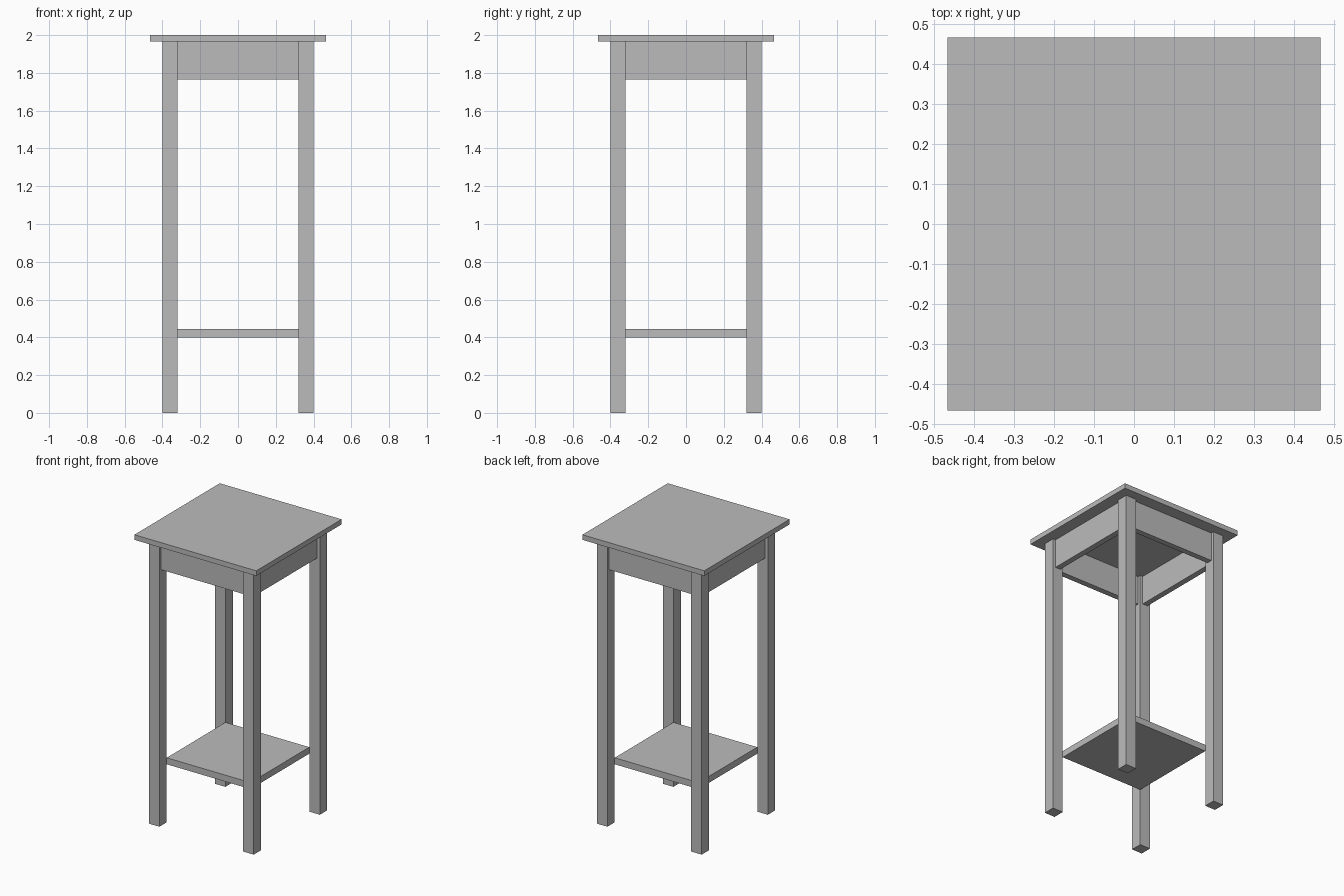
import bpy

cube = bpy.data.objects.get("Cube")
if cube:
    bpy.data.objects.remove(cube, do_unlink=True)

GREY = (0.5, 0.5, 0.5, 1)
grey = bpy.data.materials.new("plain_grey")
grey.use_nodes = True
grey.diffuse_color = GREY
grey.node_tree.nodes["Principled BSDF"].inputs["Base Color"].default_value = GREY


def box(name, low, high):
    """Flat-sided box between two opposite corners."""
    bpy.ops.mesh.primitive_cube_add(size=1)
    part = bpy.context.object
    part.name = part.data.name = name
    for v in part.data.vertices:
        v.co = [l if c < 0 else h for c, l, h in zip(v.co, low, high)]
    part.data.materials.append(grey)
    return part


TOP = 0.465                      # half width of the table top
LEG_IN, LEG_OUT = 0.32, 0.40     # leg faces, measured from the centre
RAIL_IN, RAIL_OUT = 0.34, 0.38   # apron faces, set back from the legs
UNDER = 1.965                    # underside of the top
APRON_LOW = 1.765

# Table top and lower shelf
box("table_top", (-TOP, -TOP, UNDER), (TOP, TOP, 2))
box("shelf", (-LEG_IN, -LEG_IN, 0.40), (LEG_IN, LEG_IN, 0.445))

# Legs and aprons
for side, s in (("left", 1), ("right", -1)):
    for end, e in (("front", -1), ("back", 1)):
        xs = sorted((s * LEG_IN, s * LEG_OUT))
        ys = sorted((e * LEG_IN, e * LEG_OUT))
        box(f"{end}_{side}_leg", (xs[0], ys[0], 0), (xs[1], ys[1], UNDER))
    a, b = sorted((s * RAIL_IN, s * RAIL_OUT))
    box(f"{side}_apron", (a, -LEG_IN, APRON_LOW), (b, LEG_IN, UNDER))
    end = "back" if s > 0 else "front"
    box(f"{end}_apron", (-LEG_IN, a, APRON_LOW), (LEG_IN, b, UNDER))
